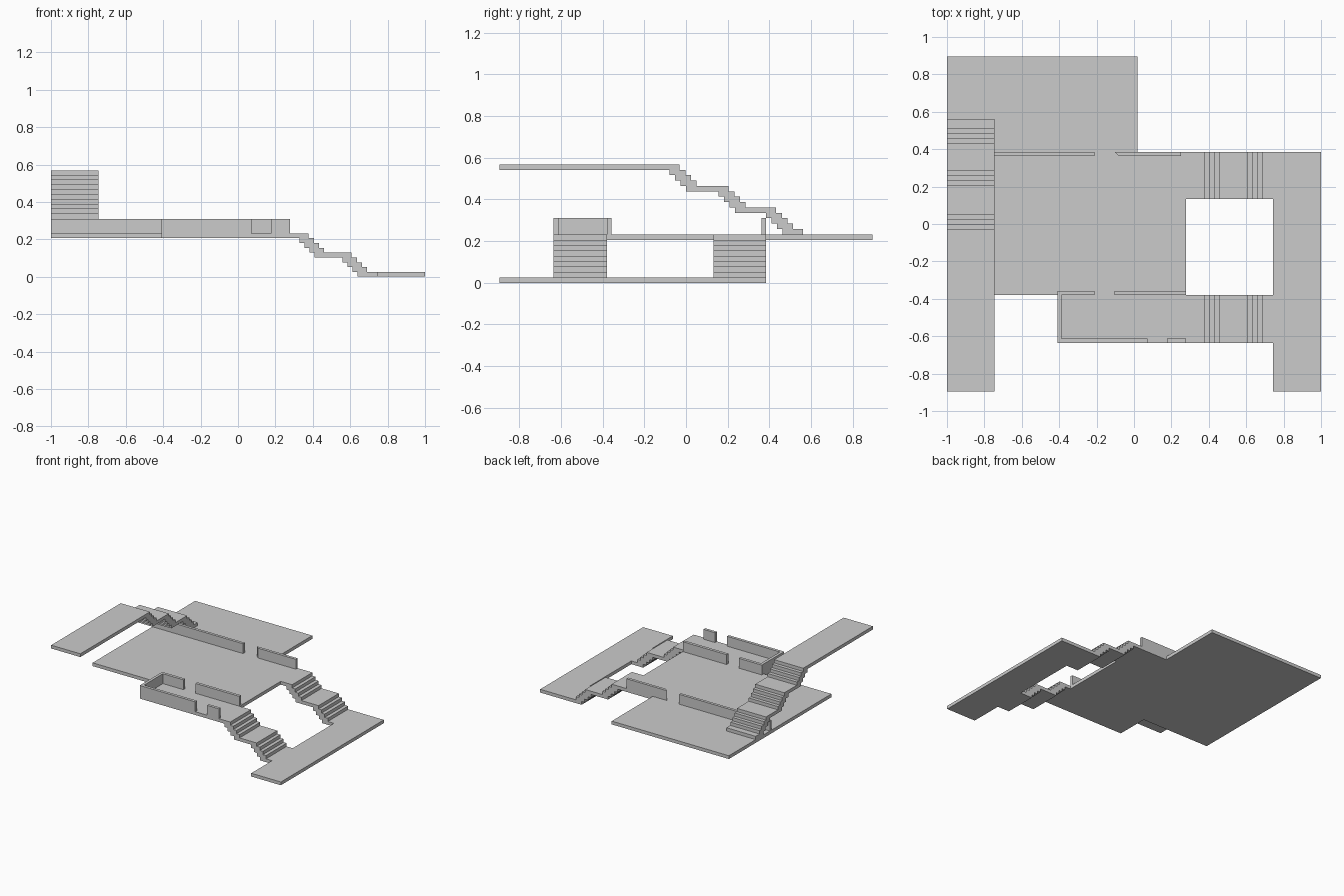
import bpy, bmesh
from mathutils import Vector

if "Cube" in bpy.data.objects:
    bpy.data.objects.remove(bpy.data.objects["Cube"])

H = 0.0258          # step rise, also slab thickness
TREAD = 0.027       # step depth
FLOOR = 9 * H       # top of the middle platform


def prism(name, pts, lo, hi, place):
    """Extrude a 2D outline from lo to hi; place(a, b, depth) gives xyz."""
    bm = bmesh.new()
    face = bm.faces.new([bm.verts.new(place(a, b, lo)) for a, b in pts])
    new = bmesh.ops.extrude_face_region(bm, geom=[face])["geom"]
    shift = Vector(place(0, 0, hi)) - Vector(place(0, 0, lo))
    bmesh.ops.translate(bm, vec=shift,
                        verts=[v for v in new if isinstance(v, bmesh.types.BMVert)])
    bmesh.ops.recalc_face_normals(bm, faces=bm.faces)
    me = bpy.data.meshes.new(name)
    bm.to_mesh(me)
    bm.free()
    ob = bpy.data.objects.new(name, me)
    bpy.context.collection.objects.link(ob)
    return ob


def plan(a, b, d):      # outline seen from the top
    return (a, b, d)


def along_x(a, b, d):   # outline seen from the front
    return (a, d, b)


def along_y(a, b, d):   # outline seen from the side
    return (d, a, b)


def rect(x0, y0, x1, y1):
    return [(x0, y0), (x1, y0), (x1, y1), (x0, y1)]


def stair_profile(start, end, top, flights):
    """Stepped band: each flight is four drops, with level landings between."""
    upper, z = [(start, top)], top
    for f in flights:
        for i in range(4):
            s = f + i * TREAD
            upper += [(s, z), (s, z - H)]
            z -= H
    lower = [(start, top - H)] + [(s - 0.05, zz - H) for s, zz in upper[1:]]
    return upper + [(end, z), (end, z - H)] + lower[::-1]


# Slabs
prism("middle_platform",
      [(-1, -.38), (-.41, -.38), (-.41, -.636), (.278, -.636),
       (.278, .385), (.02, .385), (.02, .895), (-1, .895)], 8 * H, FLOOR, plan)
prism("lower_platform", rect(.742, -.895, 1, .385), 0, H, plan)

# Upper walkway running into three flights
prism("upper_walkway_stairs",
      stair_profile(-.895, .562, 22 * H, [-.03, .205, .433]), -1, -.746, along_y)

# Two side stairs down to the lower platform
side = stair_profile(.278, .742, FLOOR, [.378, .608])
prism("back_side_stairs", side, .133, .385, along_x)
prism("front_side_stairs", side, -.636, -.38, along_x)

# Low parapet walls with doorway gaps
walls = {
    "back_wall_long": rect(-1, .363, -.21, .385),
    "back_wall_short": [(-.103, .385), (-.08, .363), (.25, .363), (.25, .385)],
    "room_wall_corner": [(-.41, -.636), (.073, -.636), (.073, -.613), (-.388, -.613),
                         (-.388, -.38), (-.21, -.38), (-.21, -.357), (-.41, -.357)],
    "room_wall_front_end": rect(.177, -.636, .278, -.613),
    "room_wall_inner": rect(-.103, -.38, .278, -.357),
}
for name, outline in walls.items():
    prism(name, outline, FLOOR, 12 * H, plan)
